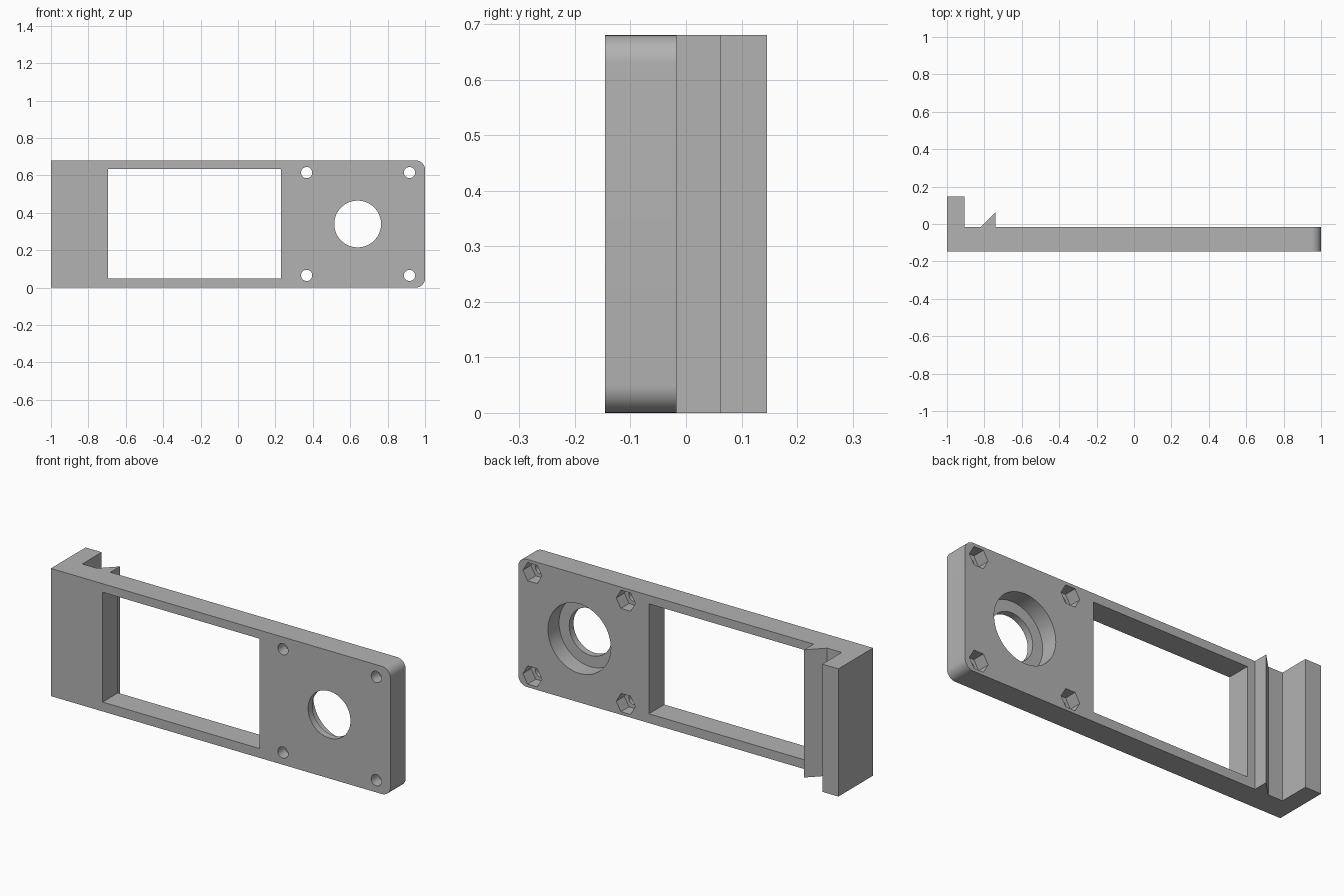
import bpy, bmesh, math
from mathutils import Matrix, Vector

cube = bpy.data.objects.get("Cube")
if cube:
    bpy.data.objects.remove(cube, do_unlink=True)

HEIGHT = 0.68
FRONT, BACK, LIP = -0.146, -0.017, 0.146

grey = bpy.data.materials.new("plain grey")
grey.use_nodes = True
grey.diffuse_color = (0.45, 0.45, 0.45, 1)
grey.node_tree.nodes["Principled BSDF"].inputs["Base Color"].default_value = grey.diffuse_color


def make_object(name, bm):
    bmesh.ops.recalc_face_normals(bm, faces=bm.faces)
    mesh = bpy.data.meshes.new(name)
    bm.to_mesh(mesh)
    bm.free()
    mesh.materials.append(grey)
    obj = bpy.data.objects.new(name, mesh)
    bpy.context.collection.objects.link(obj)
    return obj


def cut(target, name, bm):
    """Subtract a temporary solid from the target."""
    cutter = make_object(name, bm)
    cutter.hide_render = True
    mod = target.modifiers.new(name, "BOOLEAN")
    mod.object = cutter
    mod.operation = "DIFFERENCE"
    mod.solver = "EXACT"
    bpy.context.view_layer.objects.active = target
    bpy.ops.object.modifier_apply(modifier=name)
    bpy.data.objects.remove(cutter, do_unlink=True)


def bore(target, name, x, z, radius, y0, y1, sides):
    """Cut a round or hexagonal hole running along y."""
    bm = bmesh.new()
    place = Matrix.Translation((x, (y0 + y1) / 2, z)) @ Matrix.Rotation(math.pi / 2, 4, "X")
    turn = Matrix.Rotation(math.pi / 2 if sides == 6 else 0, 4, "Z")
    bmesh.ops.create_cone(bm, cap_ends=True, segments=sides, radius1=radius,
                          radius2=radius, depth=y1 - y0, matrix=place @ turn)
    cut(target, name, bm)


# Plate with end lip and snap ridge, as one extruded profile
profile = [(-1, FRONT), (1, FRONT), (1, BACK), (-0.74, BACK), (-0.74, 0.063),
           (-0.82, BACK), (-0.905, BACK), (-0.905, LIP), (-1, LIP)]
bm = bmesh.new()
base = bm.faces.new([bm.verts.new((x, y, 0)) for x, y in profile])
top = bmesh.ops.extrude_face_region(bm, geom=[base])["geom"]
bmesh.ops.translate(bm, vec=Vector((0, 0, HEIGHT)),
                    verts=[v for v in top if isinstance(v, bmesh.types.BMVert)])
# Rounded corners at the far end
corners = [e for e in bm.edges
           if all(v.co.x > 0.99 for v in e.verts)
           and abs(e.verts[0].co.y - e.verts[1].co.y) > 0.01]
bmesh.ops.bevel(bm, geom=corners, offset=0.05, segments=10, profile=0.5, affect="EDGES")
plate = make_object("mounting_plate", bm)

# Rectangular display window
bm = bmesh.new()
bmesh.ops.create_cube(bm, size=1, matrix=Matrix.Translation((-0.2325, -0.08, 0.342))
                      @ Matrix.Diagonal((0.925, 0.4, 0.585, 1)))
cut(plate, "window", bm)

# Stepped central hole
bore(plate, "hole", 0.64, 0.34, 0.125, -0.3, 0.1, 64)
bore(plate, "counterbore", 0.64, 0.34, 0.185, -0.11, 0.1, 64)

# Screw holes with hexagonal nut pockets behind
for x in (0.367, 0.917):
    for z in (0.065, 0.615):
        bore(plate, "screw_hole", x, z, 0.03, -0.3, 0.1, 32)
        bore(plate, "nut_pocket", x, z, 0.056, -0.085, 0.1, 6)

bpy.ops.object.select_all(action="DESELECT")
plate.select_set(True)
bpy.context.view_layer.objects.active = plate
bpy.ops.object.shade_smooth_by_angle(angle=math.radians(30))
